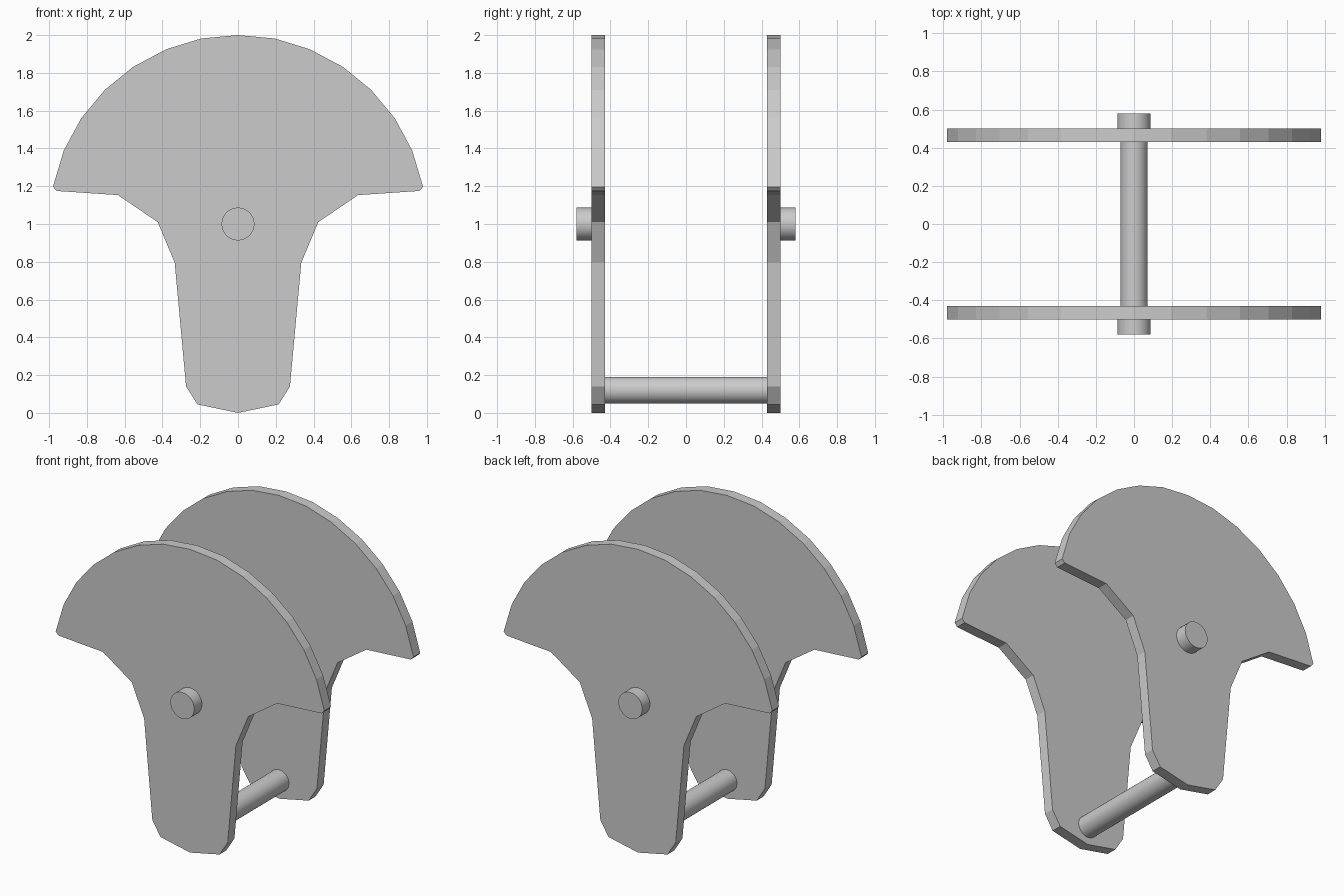
import bpy, bmesh, math
from mathutils import Matrix

if "Cube" in bpy.data.objects:
    bpy.data.objects.remove(bpy.data.objects["Cube"])

# Right half of the side plate outline (x, z), bottom to top
HALF = [(0, 0), (0.215, 0.045), (0.275, 0.14), (0.335, 0.795), (0.425, 1.01),
        (0.635, 1.153), (0.96, 1.175), (0.98, 1.197), (0.922, 1.39),
        (0.83, 1.56), (0.705, 1.71), (0.555, 1.832), (0.38, 1.925),
        (0.195, 1.982), (0, 2.0)]
OUTLINE = HALF + [(-x, z) for x, z in reversed(HALF[1:-1])]


def finish(name, bm):
    bmesh.ops.recalc_face_normals(bm, faces=bm.faces)
    mesh = bpy.data.meshes.new(name)
    bm.to_mesh(mesh)
    bm.free()
    obj = bpy.data.objects.new(name, mesh)
    bpy.context.collection.objects.link(obj)
    return obj


def plate(name, y0, y1):
    bm = bmesh.new()
    face = bm.faces.new([bm.verts.new((x, y0, z)) for x, z in OUTLINE])
    new = bmesh.ops.extrude_face_region(bm, geom=[face])["geom"]
    verts = [v for v in new if isinstance(v, bmesh.types.BMVert)]
    bmesh.ops.translate(bm, vec=(0, y1 - y0, 0), verts=verts)
    return finish(name, bm)


def rod(name, radius, y0, y1, z):
    bm = bmesh.new()
    bmesh.ops.create_cone(
        bm, cap_ends=True, segments=32, radius1=radius, radius2=radius,
        depth=abs(y1 - y0),
        matrix=Matrix.Translation((0, (y0 + y1) / 2, z)) @ Matrix.Rotation(math.pi / 2, 4, 'X'))
    obj = finish(name, bm)
    for p in obj.data.polygons:
        p.use_smooth = len(p.vertices) == 4
    obj.data.set_sharp_from_angle(angle=math.radians(30))
    return obj


# Side plates with their outer pivot pins
for label, s in (("front", -1), ("back", 1)):
    plate(label + "_plate", s * 0.43, s * 0.5)
    rod(label + "_pivot_pin", 0.087, s * 0.46, s * 0.58, 1.0)

# Lower crossbar joining the plates
rod("crossbar", 0.071, -0.498, 0.498, 0.12)
